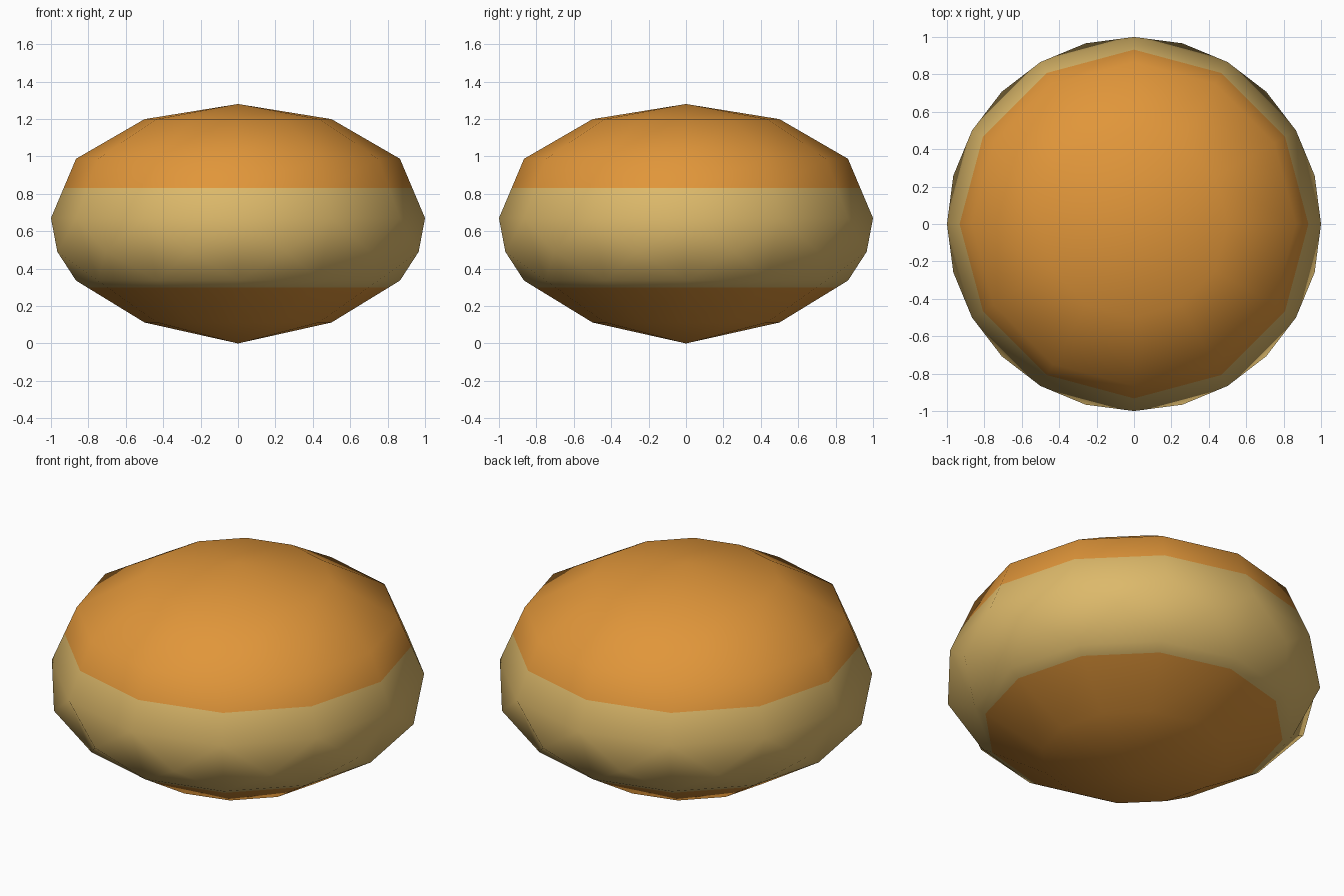
import bpy, bmesh, math
from mathutils import Vector

if "Cube" in bpy.data.objects:
    bpy.data.objects.remove(bpy.data.objects["Cube"])

SIDES = 12
# bun profile from bottom to top: (radius, height) of each ring
RINGS = [(0.5, 0.112), (0.866, 0.336), (1.0, 0.67), (0.866, 0.987), (0.5, 1.199)]
BOTTOM, TOP = 0.0, 1.28
BAND_LOW, BAND_HIGH = 0.30, 0.83


def material(name, rgb):
    m = bpy.data.materials.new(name)
    m.diffuse_color = (*rgb, 1.0)
    m.use_nodes = True
    m.node_tree.nodes["Principled BSDF"].inputs["Base Color"].default_value = m.diffuse_color
    return m


def ring_point(r, z, step):
    a = 2 * math.pi * step / SIDES
    return (r * math.cos(a), r * math.sin(a), z)


bm = bmesh.new()
rings = [[bm.verts.new(ring_point(r, z, i)) for i in range(SIDES)] for r, z in RINGS]
low = bm.verts.new((0, 0, BOTTOM))
high = bm.verts.new((0, 0, TOP))

for i in range(SIDES):
    j = (i + 1) % SIDES
    # end caps
    bm.faces.new((low, rings[0][j], rings[0][i]))
    bm.faces.new((high, rings[-1][i], rings[-1][j]))
    for k in range(len(rings) - 1):
        a, b = rings[k], rings[k + 1]
        quad = (a[i], a[j], b[j], b[i])
        if k == 1:
            # scalloped bulges under the widest ring
            tip = bm.verts.new(ring_point(1.0, 0.49, i + 0.5))
            for n in range(4):
                bm.faces.new((quad[n], quad[(n + 1) % 4], tip))
        else:
            bm.faces.new(quad)

# cut the edges of the pale band
for z in (BAND_LOW, BAND_HIGH):
    bmesh.ops.bisect_plane(bm, geom=bm.verts[:] + bm.edges[:] + bm.faces[:],
                           plane_co=Vector((0, 0, z)), plane_no=Vector((0, 0, 1)))
bmesh.ops.recalc_face_normals(bm, faces=bm.faces[:])

# colour by height
for f in bm.faces:
    f.smooth = True
    f.material_index = int(BAND_LOW < f.calc_center_median().z < BAND_HIGH)

mesh = bpy.data.meshes.new("bun")
bm.to_mesh(mesh)
bm.free()
mesh.materials.append(material("baked orange", (0.75, 0.305, 0.042)))
mesh.materials.append(material("pale dough", (0.72, 0.485, 0.145)))
bun = bpy.data.objects.new("bun", mesh)
bpy.context.collection.objects.link(bun)
